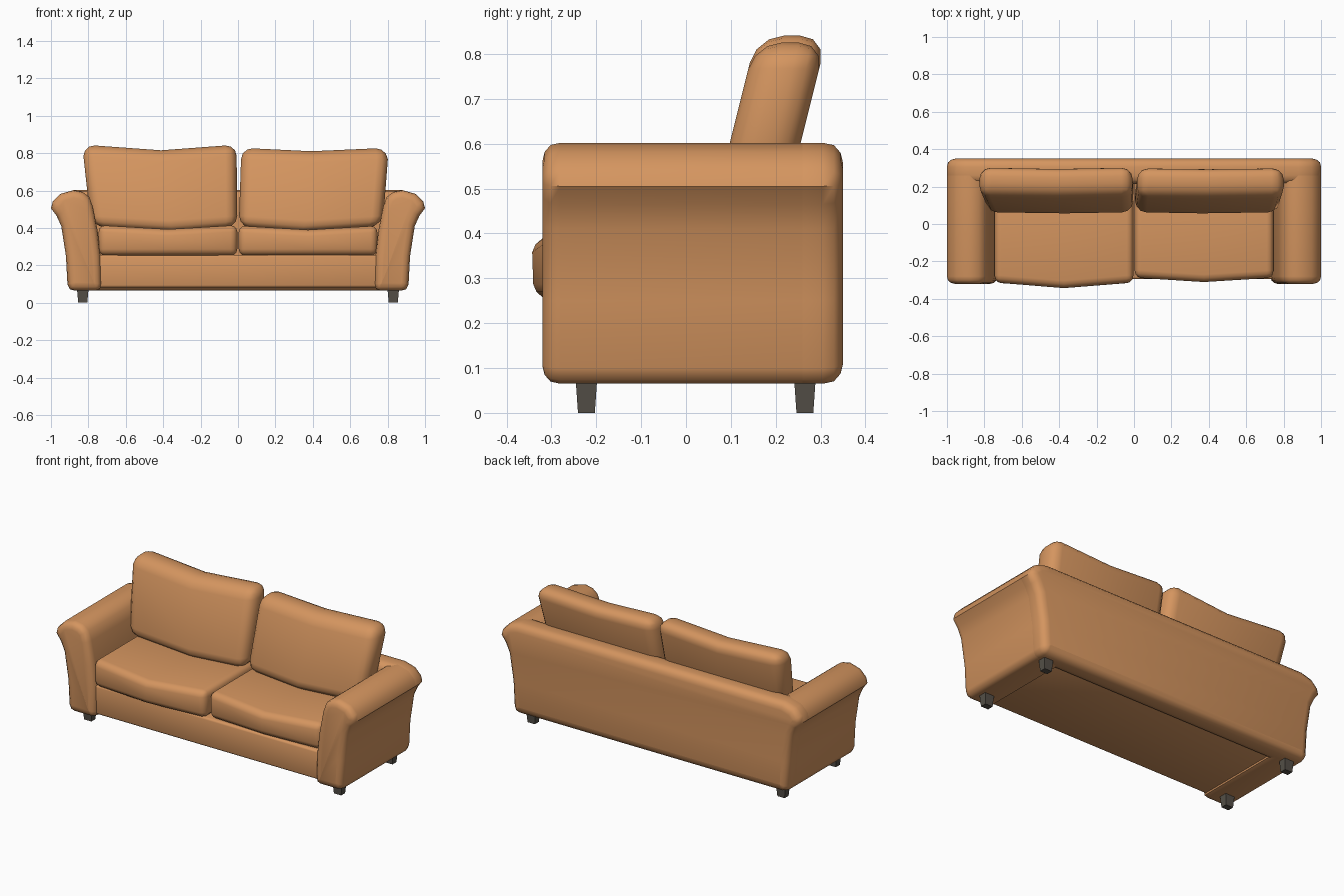
import bpy, bmesh, math
from mathutils import Vector

if "Cube" in bpy.data.objects:
    bpy.data.objects.remove(bpy.data.objects["Cube"])


def material(name, rgb):
    m = bpy.data.materials.new(name)
    m.diffuse_color = (*rgb, 1)
    m.use_nodes = True
    m.node_tree.nodes["Principled BSDF"].inputs["Base Color"].default_value = m.diffuse_color
    return m


LEATHER = material("tan leather", (0.66, 0.30, 0.115))
WOOD = material("dark wood", (0.09, 0.08, 0.065))


def finish(name, bm, mat, angle=50):
    bmesh.ops.recalc_face_normals(bm, faces=bm.faces)
    me = bpy.data.meshes.new(name)
    bm.to_mesh(me)
    bm.free()
    me.materials.append(mat)
    me.shade_smooth()
    me.set_sharp_from_angle(angle=math.radians(angle))
    ob = bpy.data.objects.new(name, me)
    bpy.context.collection.objects.link(ob)
    return ob


def inset(pts, d):
    """Offset a counter-clockwise outline inwards by d."""
    out = []
    n = len(pts)
    for i in range(n):
        p, a, b = Vector(pts[i]), Vector(pts[i - 1]), Vector(pts[(i + 1) % n])
        e1, e2 = (p - a).normalized(), (b - p).normalized()
        m = Vector((-e1.y - e2.y, e1.x + e2.x)).normalized()
        out.append(p + m * d / max(0.6, m.dot(Vector((-e1.y, e1.x)))))
    return out


def loft(name, pts, y0, y1, r0, r1):
    """Extrude an xz outline from y0 to y1 with rounded ends r0 and r1."""
    steps = [(0, 1), (0.12, 0.5), (0.45, 0.12), (1, 0)]
    rings = [(y0 + a * r0, b * r0) for a, b in steps] if r0 else [(y0, 0)]
    rings += [(y1 - a * r1, b * r1) for a, b in reversed(steps)] if r1 else [(y1, 0)]
    bm = bmesh.new()
    loops = [[bm.verts.new((p.x, y, p.y)) for p in inset(pts, d)] for y, d in rings]
    n = len(pts)
    for A, B in zip(loops, loops[1:]):
        for i in range(n):
            j = (i + 1) % n
            bm.faces.new((A[i], A[j], B[j], B[i]))
    bm.faces.new(loops[0])
    bm.faces.new(loops[-1])
    return finish(name, bm, LEATHER)


def box(lo, hi, r=0.0, seg=3):
    bm = bmesh.new()
    bmesh.ops.create_cube(bm, size=1)
    for v in bm.verts:
        v.co = Vector([(lo[k] + hi[k]) / 2 + v.co[k] * (hi[k] - lo[k]) for k in range(3)])
    if r:
        bmesh.ops.bevel(bm, geom=bm.edges[:], offset=r, segments=seg, profile=0.5,
                        affect='EDGES', clamp_overlap=True)
    return bm


def cushion(name, lo, hi, r, deform):
    """Rounded box with a centre fold; deform(co, t) has t = 1 at the fold."""
    bm = box(lo, hi, r)
    mid, half = (lo[0] + hi[0]) / 2, (hi[0] - lo[0]) / 2
    bmesh.ops.bisect_plane(bm, geom=bm.verts[:] + bm.edges[:] + bm.faces[:],
                           plane_co=(mid, 0, 0), plane_no=(1, 0, 0))
    for v in bm.verts:
        deform(v.co, 1 - abs(v.co.x - mid) / half)
    return finish(name, bm, LEATHER)


# Flared arms and the full-width back share the outer outline
outer = [(0.875, 0.065), (0.9, 0.073), (0.912, 0.1), (0.92, 0.25), (0.945, 0.41),
         (0.97, 0.465), (1.0, 0.505), (0.99, 0.542), (0.95, 0.582), (0.88, 0.602)]
inner = [(0.83, 0.592), (0.795, 0.565), (0.775, 0.51), (0.75, 0.38),
         (0.735, 0.25), (0.73, 0.1), (0.738, 0.073), (0.76, 0.065)]
arm = outer + inner
loft("right_arm", arm, -0.32, 0.26, 0.04, 0)
loft("left_arm", [(-x, z) for x, z in reversed(arm)], -0.32, 0.26, 0.04, 0)
loft("back", outer + [(-x, z) for x, z in reversed(outer)], 0.215, 0.35, 0.045, 0.045)

# Base between the arms
finish("base", box((-0.76, -0.295, 0.082), (0.76, 0.25, 0.256), 0.012, 2), LEATHER)


# Seat cushions, sagging and bulging forward at the middle
def seat_shape(bulge):
    def f(co, t):
        if co.z > 0.33:
            co.z -= 0.022 * t
        if co.y < 0:
            co.y -= bulge * t
            co.y -= 0.012 * max(0, 1 - abs(co.z - 0.33) / 0.08)
    return f


cushion("left_seat_cushion", (-0.745, -0.308, 0.252), (-0.004, 0.25, 0.415), 0.035, seat_shape(0.027))
cushion("right_seat_cushion", (0.004, -0.282, 0.252), (0.745, 0.25, 0.412), 0.035, seat_shape(0.02))


# Back cushions, leaning back and dipping at the middle
def back_shape(side, dip, taper):
    def f(co, t):
        if co.z > 0.6:
            co.z -= dip * t
        else:
            co.z -= 0.025 * t
        h = co.z - 0.6
        co.y += 0.25 * h
        if abs(co.x) > 0.4:
            co.x -= side * (0.35 * max(0, -h - 0.02) + taper * max(0, h))
        else:
            co.x += side * taper * 0.6 * max(0, h) * (1 - t)
    return f


cushion("left_back_cushion", (-0.832, 0.097, 0.405), (-0.004, 0.255, 0.845), 0.06, back_shape(-1, 0.03, 0.03))
cushion("right_back_cushion", (0.006, 0.097, 0.405), (0.818, 0.255, 0.828), 0.06, back_shape(1, 0.018, 0.1))

# Tapered feet
for sx, side in ((-1, "left"), (1, "right")):
    for y, end in ((-0.222, "front"), (0.265, "back")):
        x = sx * 0.83
        bm = box((x - 0.031, y - 0.024, 0), (x + 0.031, y + 0.024, 0.075))
        for v in bm.verts:
            if v.co.z < 0.01:
                v.co.x = x + (v.co.x - x) * 0.78
                v.co.y = y + (v.co.y - y) * 0.78
        finish(f"{end}_{side}_foot", bm, WOOD, 30)
